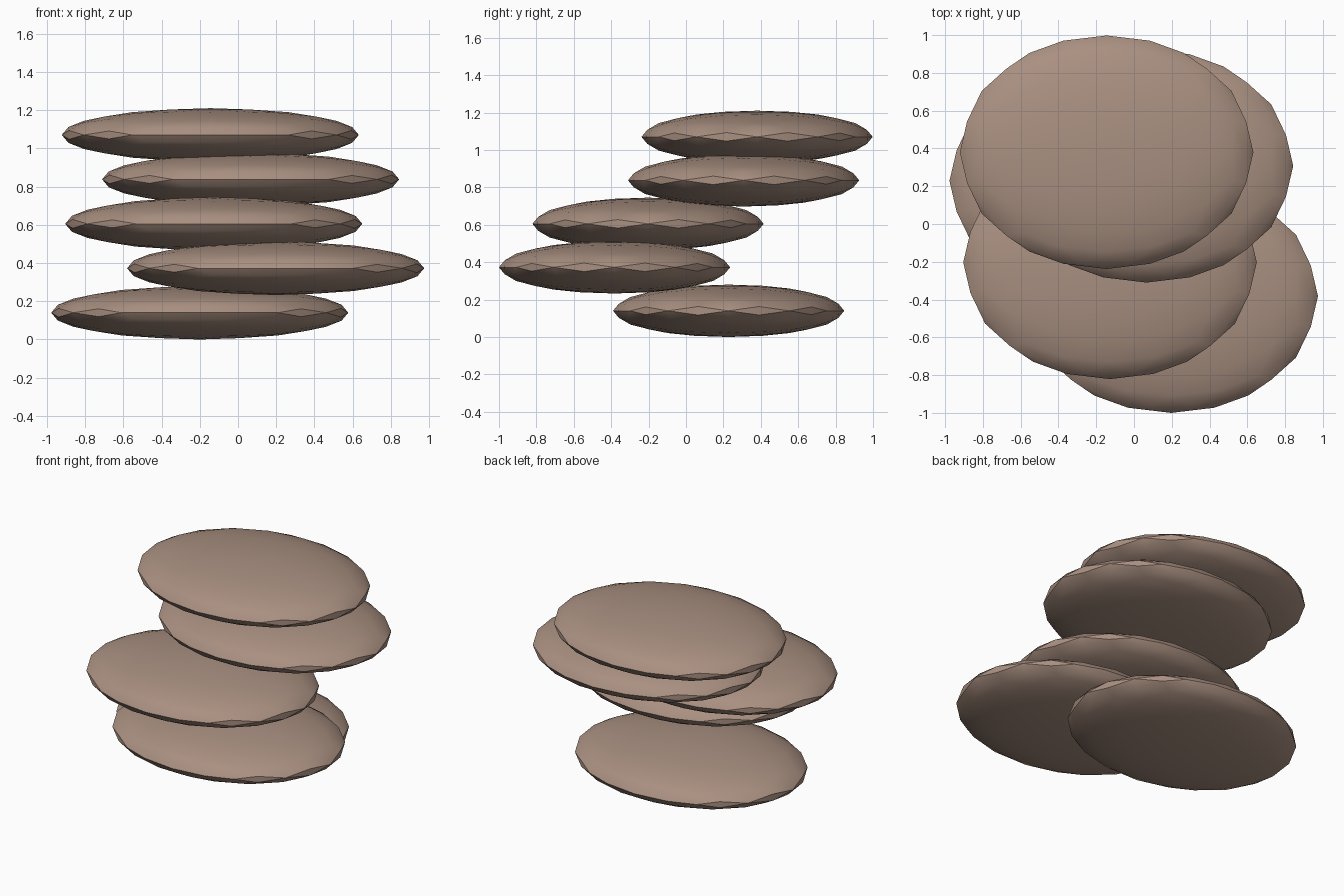
import bpy
import bmesh
import math
from mathutils import Matrix

cube = bpy.data.objects.get("Cube")
if cube:
    bpy.data.objects.remove(cube, do_unlink=True)

# One warm brown stone colour
COLOR = (0.40, 0.28, 0.22, 1.0)
stone = bpy.data.materials.new("warm_brown_stone")
stone.use_nodes = True
stone.diffuse_color = COLOR
bsdf = stone.node_tree.nodes["Principled BSDF"]
bsdf.inputs["Base Color"].default_value = COLOR
bsdf.inputs["Roughness"].default_value = 0.9

RADII = (0.777, 0.618, 0.14)
SPACING = 0.2325

# Turn the icosphere so an edge midpoint lies on each axis
TURN = Matrix.Rotation(math.radians(-90), 4, 'X') @ \
    Matrix.Rotation(-math.atan(2) / 2, 4, 'Y')


def add_stone(name, x, y, z):
    """Flattened icosphere, smooth with a sharp rim."""
    bm = bmesh.new()
    bmesh.ops.create_icosphere(bm, subdivisions=3, radius=1.0)
    bm.transform(Matrix.Diagonal((*RADII, 1.0)) @ TURN)
    mesh = bpy.data.meshes.new(name)
    bm.to_mesh(mesh)
    bm.free()
    mesh.materials.append(stone)
    obj = bpy.data.objects.new(name, mesh)
    obj.location = (x, y, z)
    bpy.context.collection.objects.link(obj)
    return obj


# Stack of flat stones, from the bottom up
CENTRES = [(-0.20, 0.228), (0.197, -0.382), (-0.127, -0.203),
           (0.066, 0.308), (-0.145, 0.38)]
stones = [add_stone(f"flat_stone_{i + 1}", x, y, RADII[2] + i * SPACING)
          for i, (x, y) in enumerate(CENTRES)]

# Smooth faces, keeping the rim facets crisp
bpy.ops.object.select_all(action='DESELECT')
for obj in stones:
    obj.select_set(True)
bpy.context.view_layer.objects.active = stones[0]
bpy.ops.object.shade_smooth_by_angle(angle=math.radians(30))
